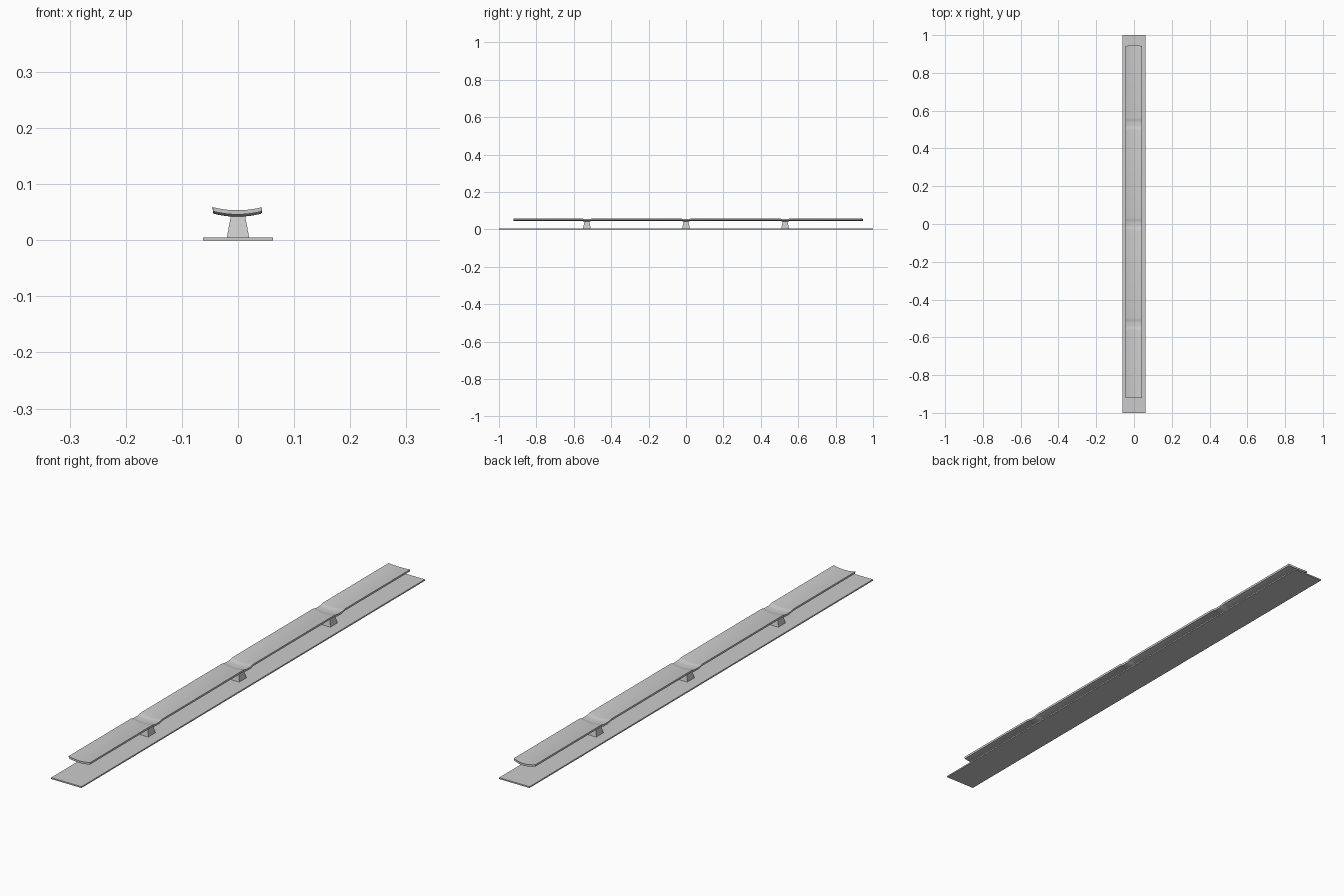
import bpy, bmesh, math

if "Cube" in bpy.data.objects:
    bpy.data.objects.remove(bpy.data.objects["Cube"])

PILLARS = (-0.53, 0.0, 0.53)


def make_object(name, bm):
    bmesh.ops.recalc_face_normals(bm, faces=bm.faces)
    mesh = bpy.data.meshes.new(name)
    bm.to_mesh(mesh)
    bm.free()
    obj = bpy.data.objects.new(name, mesh)
    bpy.context.collection.objects.link(obj)
    return obj


def tapered_box(name, y, bottom, top, z0, z1):
    """Box with separate (half x, half y) sizes at bottom and top."""
    bm = bmesh.new()
    bmesh.ops.create_cube(bm, size=2)
    for v in bm.verts:
        hx, hy = top if v.co.z > 0 else bottom
        v.co = (v.co.x * hx, y + v.co.y * hy, z1 if v.co.z > 0 else z0)
    return make_object(name, bm)


# Flat base strip
tapered_box("base_strip", 0, (0.062, 1.0), (0.062, 1.0), 0, 0.005)

# Three tapered supports
for i, y in enumerate(PILLARS):
    tapered_box(f"support_{i + 1}", y, (0.02, 0.021), (0.0125, 0.012), 0.004, 0.045)


# Dished plank that dips over each support
def dip(y):
    d = min(abs(y - p) for p in PILLARS)
    if d >= 0.032:
        return 0.0
    t = min(1.0, (0.032 - d) / 0.022)
    return 0.004 * t * t * (3 - 2 * t)


stations = [-0.922, 0.941]
for p in PILLARS:
    stations += [p + s * k for s in (-1, 1) for k in (0.01, 0.0155, 0.021, 0.0265, 0.032)]
stations.sort()
SEG, X0, X1 = 10, -0.045, 0.043

bm = bmesh.new()
rings = []
for k, y in enumerate(stations):
    upper, lower = [], []
    for i in range(SEG + 1):
        u = 2 * i / SEG - 1
        x = X0 + (X1 - X0) * i / SEG
        yy = y + (0.006 * (1 - u * u) if k == len(stations) - 1 else 0)
        z = 0.0535 + 0.0055 * u * u - dip(y)
        upper.append(bm.verts.new((x, yy, z)))
        lower.append(bm.verts.new((x - 0.0008 * u, yy, z - 0.0075)))
    rings.append((upper, lower))
for (ua, la), (ub, lb) in zip(rings, rings[1:]):
    a, b = ua + la[::-1], ub + lb[::-1]
    for i in range(len(a)):
        j = (i + 1) % len(a)
        bm.faces.new((a[i], a[j], b[j], b[i]))
for up, lo in (rings[0], rings[-1]):
    for i in range(SEG):
        bm.faces.new((up[i], up[i + 1], lo[i + 1], lo[i]))
plank = make_object("dished_plank", bm)

bpy.context.view_layer.objects.active = plank
plank.select_set(True)
bpy.ops.object.shade_smooth_by_angle(angle=math.radians(35))
